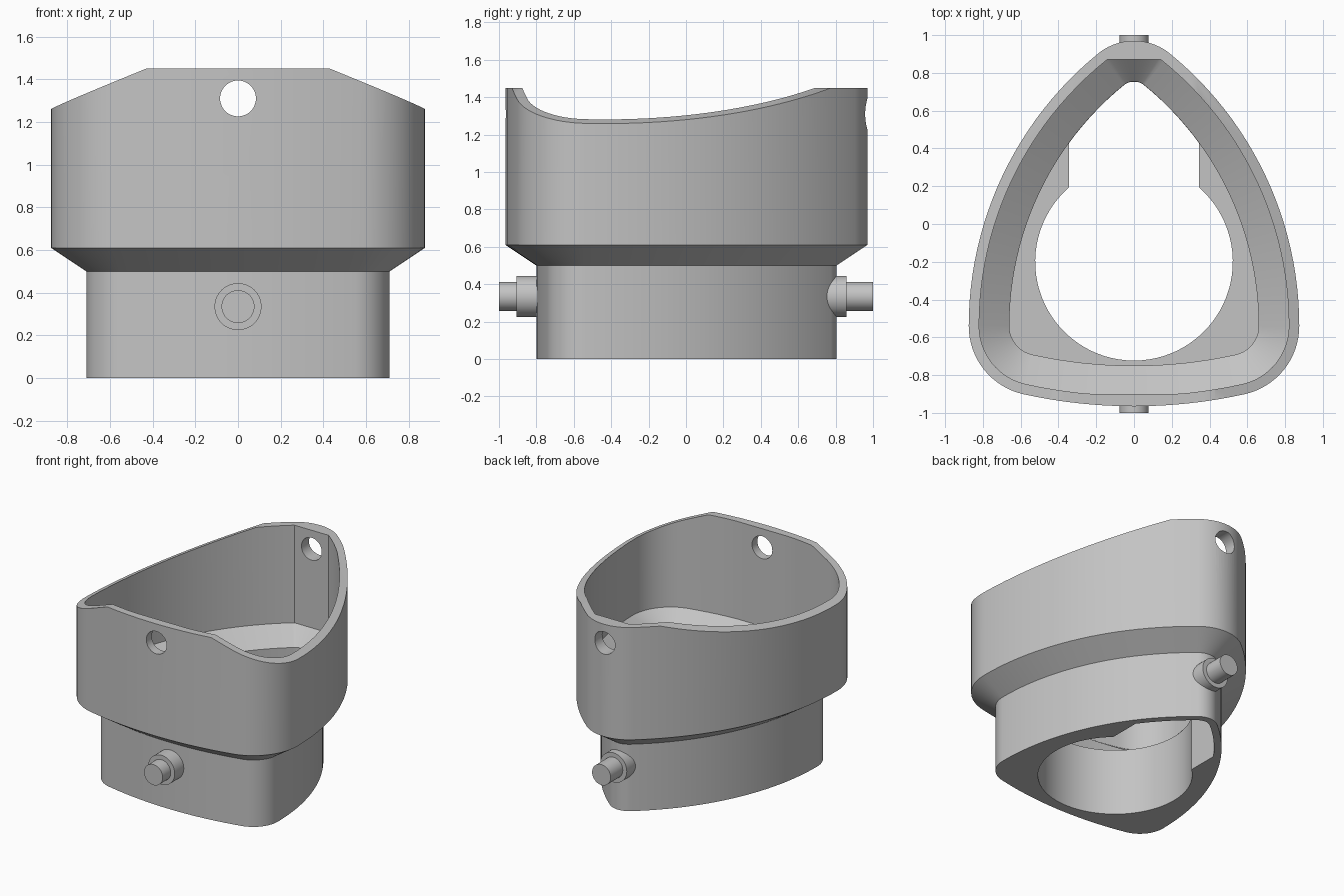
import bpy, bmesh, math
from mathutils import Vector

if "Cube" in bpy.data.objects:
    bpy.data.objects.remove(bpy.data.objects["Cube"])

grey = bpy.data.materials.new("plain grey")
grey.diffuse_color = (0.55, 0.55, 0.55, 1)
grey.use_nodes = True
grey.node_tree.nodes["Principled BSDF"].inputs["Base Color"].default_value = grey.diffuse_color


def arc(cx, cy, r, a0, a1, n):
    """Points of an arc, angles in degrees, last point left out."""
    return [(cx + r * math.cos(math.radians(a0 + (a1 - a0) * i / n)),
             cy + r * math.sin(math.radians(a0 + (a1 - a0) * i / n))) for i in range(n)]


def outline(d):
    """Rounded triangle of tangent arcs, moved inwards by d."""
    right = (arc(0, 1.75, 2.715 - d, -90, -77.56, 8)
             + arc(0.505, -0.54, 0.37 - d, -77.56, 0, 16)
             + arc(-0.986, -0.54, 1.861 - d, 0, 50.82, 24)
             + arc(0, 0.67, 0.3 - d, 50.82, 90, 10))
    top = (0, 0.97 - d)
    return right + [top] + [(-x, y) for x, y in reversed(right[1:])]


def finish(name, bm):
    bmesh.ops.recalc_face_normals(bm, faces=bm.faces)
    me = bpy.data.meshes.new(name)
    bm.to_mesh(me)
    bm.free()
    me.materials.append(grey)
    ob = bpy.data.objects.new(name, me)
    bpy.context.collection.objects.link(ob)
    return ob


def loft(bm, loops):
    """Skin closed loops of 3D points and cap both ends."""
    rings = [[bm.verts.new(p) for p in loop] for loop in loops]
    n = len(rings[0])
    for a, b in zip(rings, rings[1:]):
        for i in range(n):
            bm.faces.new((a[i], a[(i + 1) % n], b[(i + 1) % n], b[i]))
    bm.faces.new(rings[0][::-1])
    bm.faces.new(rings[-1])


def rod(name, r, y0, y1, z):
    """Cylinder along y."""
    circle = arc(0, z, r, 0, 360, 40)
    bm = bmesh.new()
    loft(bm, [[(x, y, h) for x, h in circle] for y in (y0, y1)])
    return finish(name, bm)


def smooth(ob):
    bpy.ops.object.select_all(action='DESELECT')
    ob.select_set(True)
    bpy.context.view_layer.objects.active = ob
    bpy.ops.object.shade_smooth_by_angle(angle=math.radians(25))


def cut(ob, cutter):
    mod = ob.modifiers.new("cut", 'BOOLEAN')
    mod.operation, mod.solver, mod.object = 'DIFFERENCE', 'EXACT', cutter
    bpy.context.view_layer.objects.active = ob
    bpy.ops.object.modifier_apply(modifier=mod.name)
    bpy.data.objects.remove(cutter)


# Stepped body: outside going up, then the cavity going down to its floor
levels = [(0.165, 0), (0.165, 0.5), (0, 0.61), (0, 1.45),
          (0.055, 1.45), (0.055, 0.72), (0.215, 0.61), (0.215, 0.5)]
loops = []
for d, z in levels:
    pts = outline(d)
    if d == 0.055:  # flat inner pads behind the holes
        pts = [(x, max(-0.9, min(0.87, y))) for x, y in pts]
    loops.append([(x, y, z) for x, y in pts])
bm = bmesh.new()
loft(bm, loops)
bmesh.ops.recalc_face_normals(bm, faces=bm.faces)

# Sloping rim on both sides
for s in (1, -1):
    a, b, c = Vector((s * 0.43, -0.935, 1.45)), Vector((s * 0.33, 0.79, 1.45)), Vector((s * 0.875, -0.54, 1.26))
    normal = (b - a).cross(c - a)
    if normal.z < 0:
        normal.negate()
    bmesh.ops.bisect_plane(bm, geom=bm.verts[:] + bm.edges[:] + bm.faces[:], dist=1e-5,
                           plane_co=a, plane_no=normal, clear_outer=True)
    bmesh.ops.holes_fill(bm, edges=[e for e in bm.edges if e.is_boundary], sides=0)
body = finish("body", bm)

# Opening in the floor: round bore joined to a slot that runs into the narrow end
slot = [(x, y) for x, y in outline(0.216) if abs(x) < 0.345 and y > 0.3]
slot = [(0.345, 0.375)] + slot + [(-0.345, 0.375)]
a0 = math.degrees(math.acos(0.345 / 0.523))
bore = arc(0, -0.2, 0.523, 180 - a0, 360 + a0, 64) + [(0.345, -0.2 + 0.523 * math.sin(math.radians(a0)))]
bm = bmesh.new()
loft(bm, [[(x, y, z) for x, y in slot + bore] for z in (-0.1, 0.55)])
cut(body, finish("opening_cutter", bm))

# Round holes through the front and back walls
cut(body, rod("hole_cutter", 0.084, -1.2, 1.2, 1.31))
smooth(body)

# Collars and pins on the lower part
for part in (rod("front_collar", 0.11, -0.905, -0.77, 0.335),
             rod("back_collar", 0.11, 0.752, 0.857, 0.335),
             rod("front_pin", 0.077, -1, -0.9, 0.335),
             rod("back_pin", 0.077, 0.85, 1, 0.335)):
    smooth(part)
